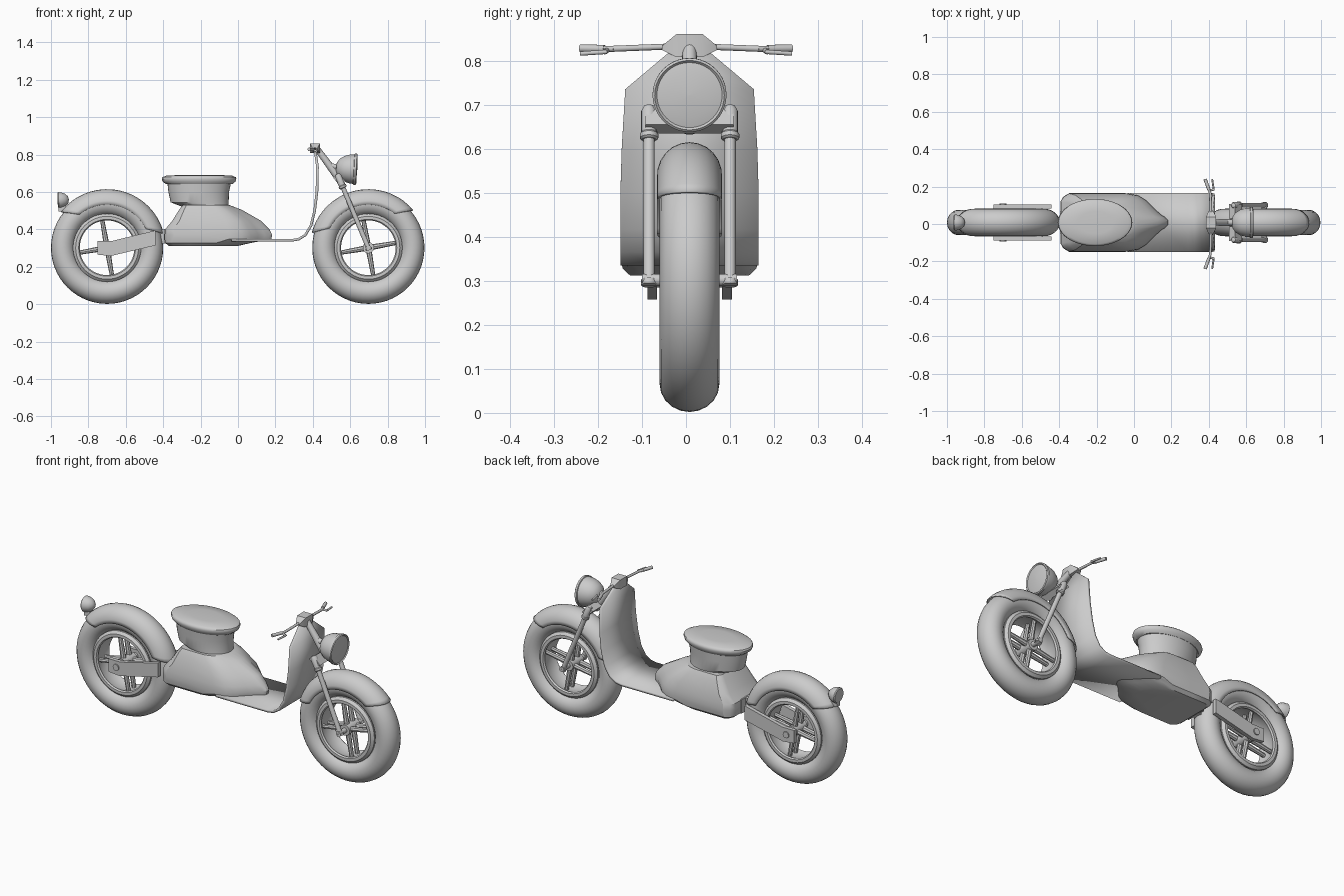
import bpy, bmesh
from math import sin, cos, pi, radians
from mathutils import Vector

Y = 0.008  # centre plane of the scooter


def finish(name, bm, angle=35, solid=0):
    bmesh.ops.remove_doubles(bm, verts=bm.verts, dist=0.0002)
    bmesh.ops.recalc_face_normals(bm, faces=bm.faces)
    me = bpy.data.meshes.new(name)
    bm.to_mesh(me)
    bm.free()
    ob = bpy.data.objects.new(name, me)
    bpy.context.collection.objects.link(ob)
    if solid:
        m = ob.modifiers.new("thickness", 'SOLIDIFY')
        m.thickness, m.offset = solid, 0
    bpy.context.view_layer.objects.active = ob
    ob.select_set(True)
    bpy.ops.object.shade_smooth_by_angle(angle=radians(angle))
    ob.select_set(False)
    return ob


def loft(name, rings, wrap=True, cap=True, loop=False, angle=35, solid=0):
    bm = bmesh.new()
    vs = [[bm.verts.new(p) for p in r] for r in rings]
    n = len(vs[0])
    pairs = list(zip(vs, vs[1:])) + ([(vs[-1], vs[0])] if loop else [])
    for a, b in pairs:
        for i in range(n if wrap else n - 1):
            j = (i + 1) % n
            bm.faces.new((a[i], a[j], b[j], b[i]))
    if cap and wrap and not loop:
        bm.faces.new(vs[0])
        bm.faces.new(vs[-1])
    return finish(name, bm, angle, solid)


def lathe(name, profile, origin, direction, n=32, loop=False, angle=35):
    q = Vector(direction).to_track_quat('Z', 'Y')
    rings = [[Vector(origin) + q @ Vector((max(r, 0.0005) * cos(2 * pi * i / n),
              max(r, 0.0005) * sin(2 * pi * i / n), h)) for i in range(n)] for r, h in profile]
    return loft(name, rings, loop=loop, angle=angle)


def rod(name, p, q, r, r2=None, n=14):
    d = Vector(q) - Vector(p)
    return lathe(name, [(r, 0), (r2 or r, d.length)], p, d, n)


def slab(name, pts, y0, y1):
    return loft(name, [[(x, y, z) for x, z in pts] for y in (y0, y1)])


def arc(n, a0, a1):
    return [radians(a0 + (a1 - a0) * i / n) for i in range(n + 1)]


# Wheels: tyre, open rim, hub and four spokes
for tag, cx in (("rear", -0.70), ("front", 0.697)):
    c = Vector((cx, Y, 0.302))
    tyre = [(0.236 + 0.064 * cos(a), 0.068 * sin(a)) for a in arc(20, 0, 360)[:-1]]
    lathe(tag + "_tyre", tyre, c, (0, 1, 0), 56, loop=True)
    rim = [(0.146, -0.05), (0.152, -0.058), (0.168, -0.058), (0.182, -0.045),
           (0.182, 0.045), (0.168, 0.058), (0.152, 0.058), (0.146, 0.05), (0.155, 0.03), (0.155, -0.03)]
    lathe(tag + "_rim", rim, c, (0, 1, 0), 48, loop=True)
    rod(tag + "_hub", c - Vector((0, 0.05, 0)), c + Vector((0, 0.05, 0)), 0.03, n=20)
    for k in range(4):
        a = radians(10 + 90 * k)
        d = Vector((cos(a), 0, sin(a)))
        for s in (-1, 1):
            o = Vector((0, s * 0.025, 0))
            rod(f"{tag}_spoke_{k}_{s}", c + o + d * 0.02, c + o + d * 0.157, 0.015, 0.011, 8)


# Mudguards: arched strip over the tyre, trimmed to rounded tips
def mudguard(name, cx, a0, a1):
    rows = []
    for t in range(29):
        row = []
        for s in arc(12, -95, 95):
            trim = 12 * (abs(s) / radians(95)) ** 2
            a = radians(a0 + trim + (a1 - a0 - 2 * trim) * t / 28)
            r = 0.237 + 0.073 * cos(s)
            row.append((cx + r * cos(a), Y + 0.071 * sin(s), 0.302 + r * sin(a)))
        rows.append(row)
    loft(name, rows, wrap=False, solid=0.006, angle=50)


mudguard("front_mudguard", 0.697, 40, 165)
mudguard("rear_mudguard", -0.70, 14, 142)


# Body shell: stacked outlines with a tapering nose
def outline(x0, x1, w, z, nose):
    half = [(0, 0.72), (0.025, 0.88), (0.08, 1), (0.3, 1.0), (0.6, 1.0)]
    pointed = [(0.72, 0.92), (0.80, 0.74), (0.87, 0.48), (0.93, 0.27), (0.975, 0.17), (1, 0.06)]
    blunt = [(0.72, 0.95), (0.80, 0.87), (0.87, 0.74), (0.93, 0.56), (0.975, 0.36), (1, 0.12)]
    half = half + [(p[0], nose * p[1] + (1 - nose) * b[1]) for p, b in zip(pointed, blunt)]
    f = [(x0 + (x1 - x0) * t, h * w) for t, h in half]
    return [(x, Y + h, z) for x, h in f] + [(x, Y - h, z) for x, h in reversed(f)]


layers = [(-0.37, 0.0, 0.135, 0.312, 0.5), (-0.39, 0.07, 0.152, 0.328, 0.8), (-0.392, 0.178, 0.156, 0.348, 1),
          (-0.392, 0.183, 0.157, 0.37, 1), (-0.39, 0.168, 0.155, 0.40, 1), (-0.352, 0.125, 0.146, 0.445, 0.8),
          (-0.315, 0.02, 0.128, 0.505, 0.4), (-0.295, -0.045, 0.115, 0.53, 0)]
loft("body_shell", [outline(*l) for l in layers], angle=30)


# Seat box and oval seat
def oval(x0, x1, w, z, n=40):
    return [((x0 + x1) / 2 + (x1 - x0) / 2 * cos(2 * pi * i / n), Y + w * sin(2 * pi * i / n), z)
            for i in range(n)]


loft("seat_box", [oval(-0.30, -0.05, 0.10, 0.522), oval(-0.36, -0.05, 0.105, 0.545),
                  oval(-0.372, -0.048, 0.108, 0.60), oval(-0.378, -0.036, 0.112, 0.655)], angle=30)
loft("seat", [oval(-0.385, -0.03, 0.112, 0.642), oval(-0.402, -0.014, 0.122, 0.655),
              oval(-0.408, -0.009, 0.126, 0.67), oval(-0.404, -0.012, 0.124, 0.679),
              oval(-0.385, -0.03, 0.115, 0.687), oval(-0.30, -0.11, 0.06, 0.692)], angle=40)

# Footboard sweeping up into the leg shield
shield = [(0.412, 0.825, 0.038), (0.425, 0.735, 0.146), (0.422, 0.6, 0.154), (0.41, 0.50, 0.157),
          (0.39, 0.42, 0.157), (0.36, 0.37, 0.157), (0.325, 0.348, 0.157), (0.29, 0.342, 0.157),
          (-0.035, 0.342, 0.157)]
loft("leg_shield", [[(x, Y - w, z), (x, Y + w, z)] for x, z, w in shield], wrap=False, solid=0.014)

# Swing arm: two flat bars joined ahead of the rear wheel
arm = [(-0.39, 0.403), (-0.44, 0.395), (-0.675, 0.338), (-0.75, 0.338), (-0.75, 0.265),
       (-0.68, 0.258), (-0.44, 0.315), (-0.39, 0.325)]
for s, tag in ((-1, "left"), (1, "right")):
    pts = [(x, z) for x, z in arm if x < -0.4]
    slab("swing_arm_" + tag, pts, Y + s * 0.074, Y + s * 0.096)
    loft("swing_arm_joint_" + tag, [[(x, Y + s * (w + o), z) for w, z in ((0, b), (0, t))] +
         [(x, Y + s * (w2 + o), z) for w2, z in ((0.025, t), (0.025, b))]
         for x, w, o, b, t in ((-0.44, 0.07, 0.002, 0.315, 0.395), (-0.385, 0.035, 0, 0.328, 0.403))])
    rod("rear_axle_" + tag, (-0.70, Y, 0.302), (-0.70, Y + s * 0.102, 0.302), 0.018)
slab("swing_arm_bridge", [(-0.395, 0.403), (-0.37, 0.403), (-0.37, 0.325), (-0.395, 0.325)], Y - 0.06, Y + 0.06)

# Front fork legs, collars and axle ends
lo, hi = Vector((0.697, 0, 0.302)), Vector((0.541, 0, 0.672))
for s, tag in ((-1, "left"), (1, "right")):
    o = Vector((0, Y + s * 0.092, 0))
    rod("fork_leg_" + tag, lo + o, hi + o, 0.013)
    a, d = lo.lerp(hi, 0.86) + o, hi - lo
    lathe("fork_collar_" + tag, [(0.016, 0), (0.021, 0.004), (0.021, 0.014), (0.018, 0.018), (0.018, 0.07),
                                 (0.012, 0.082), (0, 0.085)], a, d, 16)
    rod("front_axle_" + tag, (0.697, Y + s * 0.04, 0.302), (0.697, Y + s * 0.108, 0.302), 0.014)
    rod("fork_foot_" + tag, lo + o, lo + o - Vector((-0.004, 0, 0.012)), 0.018)
slab("fork_yoke", [(0.508, 0.675), (0.54, 0.698), (0.577, 0.655), (0.55, 0.635)], Y - 0.10, Y + 0.10)
rod("steering_stem", (0.56, Y, 0.645), (0.42, Y, 0.835), 0.022, 0.016, 16)

# Headlight and tail light: domed shells with rimmed lenses
lathe("headlight", [(0, -0.105), (0.03, -0.10), (0.052, -0.085), (0.068, -0.06), (0.077, -0.03),
                    (0.079, -0.008), (0.084, -0.006), (0.084, 0.005), (0.079, 0.009), (0.074, 0.004),
                    (0.05, 0.009), (0, 0.011)], (0.627, Y, 0.722), (1, 0, -0.05), 40)
rod("headlight_mount", (0.49, Y, 0.74), (0.56, Y, 0.725), 0.016)
lathe("tail_light", [(0, 0.055), (0.018, 0.051), (0.033, 0.036), (0.041, 0.015), (0.043, 0),
                     (0.038, -0.005), (0, -0.007)], (-0.959, Y, 0.556), (1, 0, 0.05), 28)
slab("tail_light_bracket", [(-0.958, 0.54), (-0.925, 0.54), (-0.92, 0.50), (-0.96, 0.495)], Y - 0.015, Y + 0.015)

# Handlebar: tapered clamp, bars, swept grips and brake levers
clamp = [(-0.062, 0.824, 0.834), (-0.03, 0.808, 0.86), (0.03, 0.808, 0.86), (0.062, 0.824, 0.834)]
loft("handlebar_clamp", [[(0.412 - w, Y + y, b), (0.412 + w, Y + y, b), (0.412 + w, Y + y, t), (0.412 - w, Y + y, t)]
                         for (y, b, t), w in zip(clamp, (0.012, 0.027, 0.027, 0.012))])
for s, tag in ((-1, "left"), (1, "right")):
    def P(x, y, z):
        return (x, s * y, z)
    rod("handlebar_" + tag, P(0.412, 0.04, 0.832), P(0.408, 0.165, 0.827), 0.007)
    rod("grip_stem_" + tag, P(0.408, 0.163, 0.827), P(0.398, 0.19, 0.827), 0.007)
    rod("grip_" + tag, P(0.40, 0.185, 0.827), P(0.38, 0.24, 0.828), 0.009)
    rod("lever_pivot_" + tag, P(0.40, 0.178, 0.824), P(0.428, 0.185, 0.820), 0.006)
    rod("brake_lever_" + tag, P(0.427, 0.18, 0.820), P(0.418, 0.24, 0.816), 0.005)
